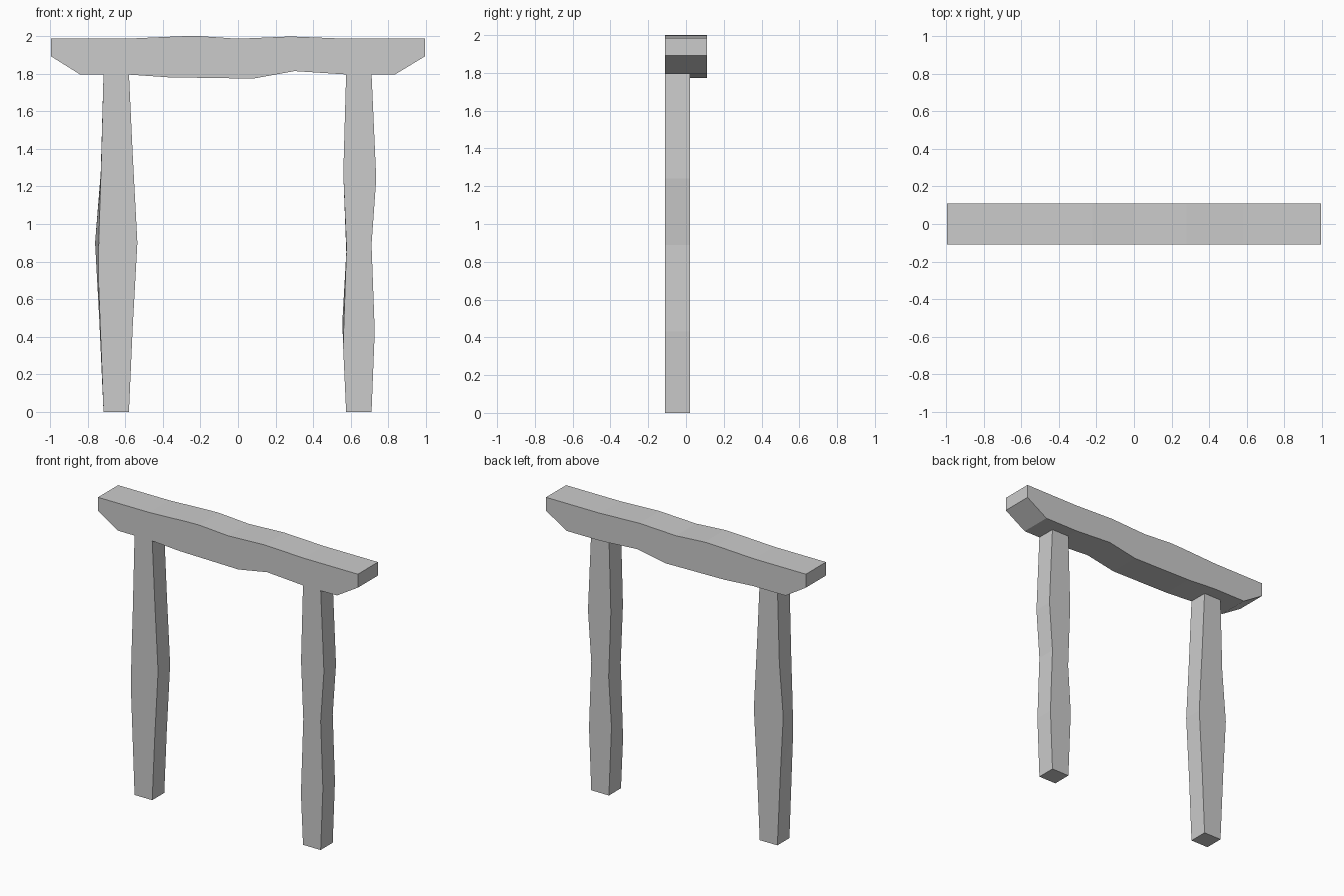
import bpy, bmesh

if "Cube" in bpy.data.objects:
    bpy.data.objects.remove(bpy.data.objects["Cube"])


def slab(name, front, back, y0, y1):
    """Solid between a front and a back outline of (x, z) points."""
    bm = bmesh.new()
    f = [bm.verts.new((x, y0, z)) for x, z in front]
    b = [bm.verts.new((x, y1, z)) for x, z in back]
    bm.faces.new(f)
    bm.faces.new(b[::-1])
    n = len(f)
    for i in range(n):
        j = (i + 1) % n
        bm.faces.new((f[i], f[j], b[j], b[i]))
    bmesh.ops.recalc_face_normals(bm, faces=bm.faces)
    me = bpy.data.meshes.new(name)
    bm.to_mesh(me)
    bm.free()
    ob = bpy.data.objects.new(name, me)
    bpy.context.collection.objects.link(ob)
    return ob


# Lintel: uneven beam with chamfered lower ends
lintel = [(-.995, 1.985), (-.6, 1.985), (-.31, 1.998), (-.22, 2.0), (0, 1.985),
          (.28, 1.997), (.58, 1.985), (.995, 1.985),
          (.995, 1.892), (.835, 1.795), (.58, 1.795), (.3, 1.813),
          (.08, 1.773), (-.37, 1.78), (-.59, 1.795), (-.84, 1.795), (-.995, 1.892)]
slab("lintel", lintel, lintel, -.11, .11)

# Posts: rough-hewn outlines, right edge upwards then left edge downwards
LEFT_EDGE_R = [(-.58, 0), (-.56, .45), (-.535, .9), (-.56, 1.37), (-.58, 1.8)]
RIGHT_EDGE_R = [(.71, 0), (.727, .43), (.71, .89), (.735, 1.24), (.71, 1.8)]
left_front = [(-.715, 1.8), (-.729, 1.26), (-.74, .92), (-.743, .73), (-.715, 0)]
left_back = [(-.715, 1.8), (-.73, 1.27), (-.76, .9), (-.738, .5), (-.715, 0)]
right_front = [(.575, 1.8), (.56, 1.27), (.577, .87), (.559, .35), (.575, 0)]
right_back = [(.575, 1.8), (.56, 1.27), (.577, .82), (.555, .48), (.575, 0)]

slab("left_post", LEFT_EDGE_R + left_front, LEFT_EDGE_R + left_back, -.11, .022)
slab("right_post", RIGHT_EDGE_R + right_front, RIGHT_EDGE_R + right_back, -.11, .022)
